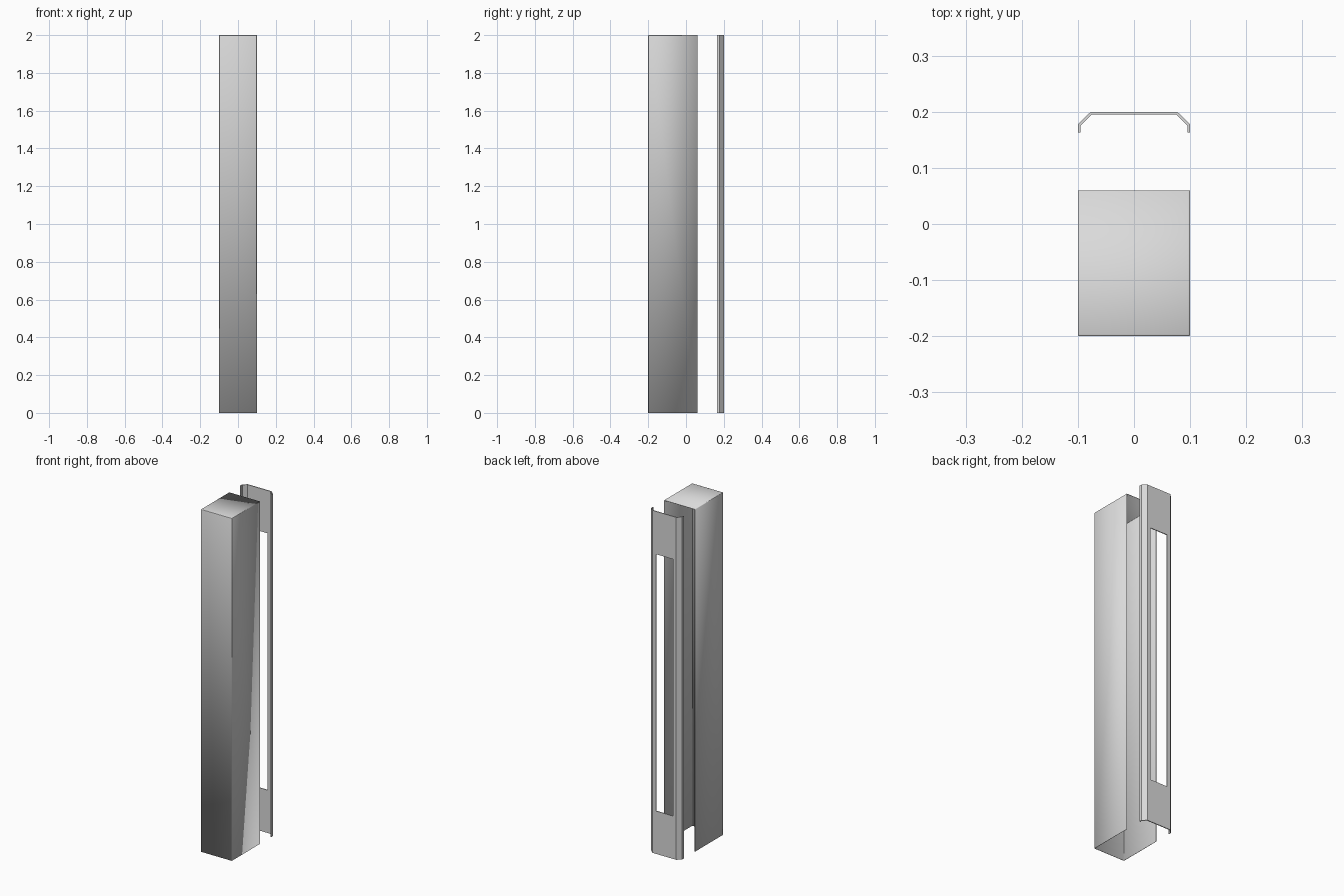
import bpy, bmesh
from mathutils import Matrix

cube = bpy.data.objects.get("Cube")
if cube:
    bpy.data.objects.remove(cube, do_unlink=True)

# Single painted-metal colour
grey = bpy.data.materials.new("light_grey_metal")
grey.use_nodes = True
grey.diffuse_color = (0.7, 0.7, 0.7, 1)
grey.node_tree.nodes["Principled BSDF"].inputs["Base Color"].default_value = (0.7, 0.7, 0.7, 1)


def finish(name, bm, thickness):
    """Turn a sheet into an object with inward thickness."""
    mesh = bpy.data.meshes.new(name)
    bm.to_mesh(mesh)
    bm.free()
    mesh.materials.append(grey)
    obj = bpy.data.objects.new(name, mesh)
    bpy.context.collection.objects.link(obj)
    solid = obj.modifiers.new("sheet_thickness", "SOLIDIFY")
    solid.thickness = thickness
    solid.offset = -1
    solid.use_even_offset = True
    return obj


# Cover: tall box, open at the back and the bottom
bm = bmesh.new()
bmesh.ops.create_cube(bm, size=1, matrix=Matrix.Translation((0, -0.07, 1))
                      @ Matrix.Diagonal((0.2, 0.26, 2, 1)))
bm.normal_update()
open_sides = [f for f in bm.faces if f.normal.y > 0.9 or f.normal.z < -0.9]
bmesh.ops.delete(bm, geom=open_sides, context="FACES")
folds = [e for e in bm.edges if len(e.link_faces) == 2]
bmesh.ops.bevel(bm, geom=folds, offset=0.003, segments=2, profile=0.5, affect="EDGES")
cover = finish("cover", bm, 0.002)

# Back plate: folded channel with a tall central window
half = [(-0.1, 0.163), (-0.1, 0.178), (-0.077, 0.2), (-0.055, 0.2)]
path = half + [(-x, y) for x, y in reversed(half)]
levels = [0, 0.25, 1.75, 2]
bm = bmesh.new()
rows = [[bm.verts.new((x, y, z)) for x, y in path] for z in levels]
for r in range(len(levels) - 1):
    for c in range(len(path) - 1):
        if r == 1 and c == len(half) - 1:
            continue  # window opening
        low, high = rows[r], rows[r + 1]
        bm.faces.new((low[c + 1], low[c], high[c], high[c + 1]))
back_plate = finish("back_plate", bm, 0.005)

# Smooth the small folds of the cover, keep the plate crisp
bpy.ops.object.select_all(action="DESELECT")
cover.select_set(True)
bpy.context.view_layer.objects.active = cover
bpy.ops.object.shade_smooth_by_angle(angle=0.9)
